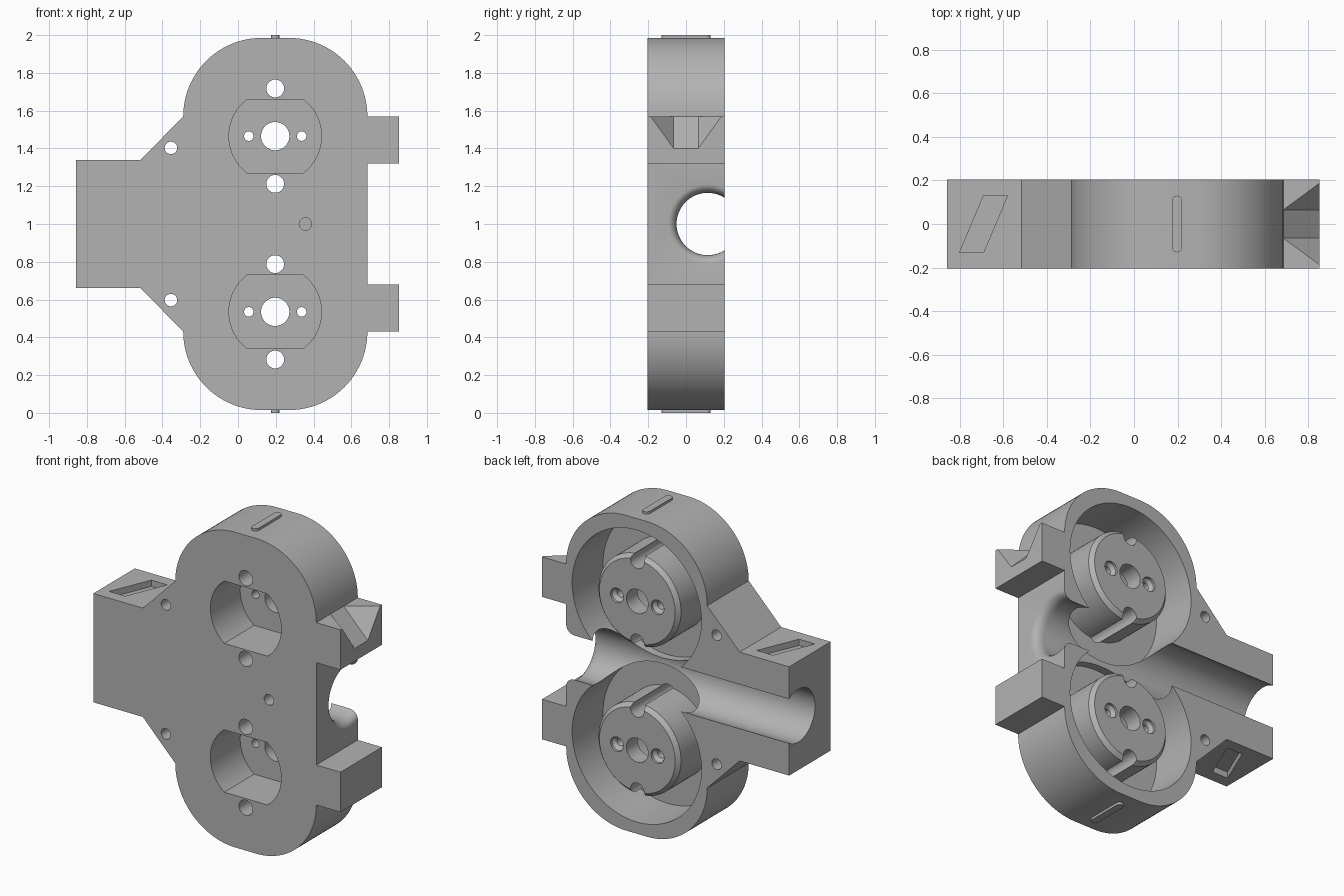
import bpy, bmesh, math
from mathutils import Vector

if bpy.data.objects.get("Cube"):
    bpy.data.objects.remove(bpy.data.objects["Cube"], do_unlink=True)

grey = bpy.data.materials.new("plain grey")
grey.use_nodes = True
COLOUR = (0.45, 0.45, 0.45, 1)
grey.diffuse_color = COLOUR
grey.node_tree.nodes["Principled BSDF"].inputs["Base Color"].default_value = COLOUR

FRONT, BACK = -0.205, 0.205
CX = 0.197                  # centre line of the two wells
WELLS = (0.535, 1.465)      # heights of the well centres
AXES = {"x": Vector((1, 0, 0)), "y": Vector((0, 1, 0)), "z": Vector((0, 0, 1))}


def finish(name, bm):
    bmesh.ops.recalc_face_normals(bm, faces=bm.faces)
    mesh = bpy.data.meshes.new(name)
    bm.to_mesh(mesh)
    bm.free()
    mesh.materials.append(grey)
    obj = bpy.data.objects.new(name, mesh)
    bpy.context.collection.objects.link(obj)
    return obj


def prism(name, points, axis, low, high):
    """Extrude an outline given in the two other axes (in x, y, z order)."""
    bm = bmesh.new()
    i = "xyz".index(axis)
    verts = []
    for p in points:
        co = list(p)
        co.insert(i, low)
        verts.append(bm.verts.new(co))
    face = bm.faces.new(verts)
    ext = bmesh.ops.extrude_face_region(bm, geom=[face])
    moved = [v for v in ext["geom"] if isinstance(v, bmesh.types.BMVert)]
    bmesh.ops.translate(bm, verts=moved, vec=AXES[axis] * (high - low))
    return finish(name, bm)


def lathe(name, axis, centre, profile, sides=64):
    """Closed solid of revolution; profile holds (radius, position) pairs."""
    bm = bmesh.new()
    i = "xyz".index(axis)
    rings = []
    for r, pos in profile:
        ring = []
        for k in range(sides):
            a = math.tau * k / sides
            co = [centre[0] + r * math.cos(a), centre[1] + r * math.sin(a)]
            co.insert(i, pos)
            ring.append(bm.verts.new(co))
        rings.append(ring)
    for a, b in zip(rings, rings[1:]):
        for k in range(sides):
            n = (k + 1) % sides
            bm.faces.new((a[k], a[n], b[n], b[k]))
    bm.faces.new(rings[0])
    bm.faces.new(rings[-1])
    return finish(name, bm)


def arc(cx, cy, r, start, end, steps=24):
    angles = [math.radians(start + (end - start) * k / steps) for k in range(steps + 1)]
    return [(cx + r * math.cos(a), cy + r * math.sin(a)) for a in angles]


def combine(target, tool, operation):
    mod = target.modifiers.new("shape", "BOOLEAN")
    mod.operation, mod.solver, mod.object = operation, "EXACT", tool
    bpy.context.view_layer.objects.active = target
    bpy.ops.object.modifier_apply(modifier=mod.name)
    bpy.data.objects.remove(tool, do_unlink=True)


def cut(tool):
    combine(body, tool, "DIFFERENCE")


def add(tool):
    combine(body, tool, "UNION")


# Body outline: rounded ends, side block on the right, two tabs on the left
R = 0.415
upper = [(0.685, 1.32), (0.852, 1.32), (0.852, 1.57), (0.685, 1.57)]
upper += arc(0.685 - R, 1.57, R, 0, 90)[1:]
upper += arc(-0.29 + R, 1.57, R, 90, 180)
upper += [(-0.515, 1.34), (-0.857, 1.34)]
lower = [(x, 2 - z) for x, z in reversed(upper)]
body = prism("housing", upper + lower, "y", FRONT, BACK)

# Round wells open at the back
for z in WELLS:
    cut(lathe("well_cutter", "y", (CX, z), [(0.447, -0.1), (0.447, 0.3)], 96))

# Lengthwise channel with a rounded flare at the tab side
flare = [(0.21 - 0.045 * math.cos(a), 0.685 - 0.06 + 0.06 * math.sin(a))
         for a in [math.radians(15 * k) for k in range(7)]]
cut(lathe("channel_cutter", "x", (0.115, 1.0),
          [(0.165, -0.95)] + flare + [(0.21, 0.95)], 96))

# Hubs standing in the wells, chamfered at the back
for z in WELLS:
    add(lathe("hub", "y", (CX, z), [(0.285, -0.15), (0.285, 0.175), (0.262, 0.2)], 96))

# Hub sockets and holes
flat = math.degrees(math.asin(0.195 / 0.245))
for z in WELLS:
    outline = arc(CX, z, 0.245, -flat, flat) + arc(CX, z, 0.245, 180 - flat, 180 + flat)
    cut(prism("socket_cutter", outline, "y", -0.3, 0.09))
    cut(lathe("axle_hole", "y", (CX, z), [(0.075, 0), (0.075, 0.3)], 48))
    for s in (-1, 1):
        cut(lathe("screw_hole", "y", (CX + 0.14 * s, z),
                  [(0.025, 0), (0.025, 0.165), (0.045, 0.185), (0.045, 0.3)], 32))
        cut(lathe("pin_hole", "y", (CX, z + 0.2525 * s), [(0.047, -0.3), (0.047, 0.3)], 40))

# Bolt holes near the block and the blind hole in the front
for z in (0.597, 1.403):
    cut(lathe("bolt_hole", "y", (-0.355, z), [(0.033, -0.3), (0.033, 0.3)], 32))
cut(lathe("blind_hole", "y", (0.357, 1.0), [(0.033, -0.3), (0.033, -0.1)], 32))

# Slanted recesses in the block, and raised keys on both ends
slant = [(-0.8, -0.13), (-0.69, -0.13), (-0.58, 0.13), (-0.69, 0.13)]
key = arc(CX, 0.107, 0.023, 0, 180, 12) + arc(CX, -0.107, 0.023, 180, 360, 12)
for low, high in ((0.6, 0.7), (1.3, 1.4)):
    cut(prism("recess_cutter", slant, "z", low, high))
for low, high in ((0, 0.06), (1.94, 2)):
    add(prism("end_key", key, "z", low, high))

# Tapered notch in the upper tab
bm = bmesh.new()
for s in (-1, 1):
    inner = Vector((0.685, 0.065 * s, 1.57))
    floor = inner + 1.5 * Vector((0.167, 0, -0.17))
    outer = inner + 1.5 * Vector((0.167, 0.123 * s, 0))
    for p in (inner, floor, outer, inner + AXES["z"] * 0.1, outer + AXES["z"] * 0.1):
        bm.verts.new(p)
bmesh.ops.convex_hull(bm, input=bm.verts)
cut(finish("notch_cutter", bm))

# Smooth curved walls, crisp edges
bpy.ops.object.select_all(action="DESELECT")
body.select_set(True)
bpy.context.view_layer.objects.active = body
bpy.ops.object.shade_smooth_by_angle(angle=math.radians(25))
